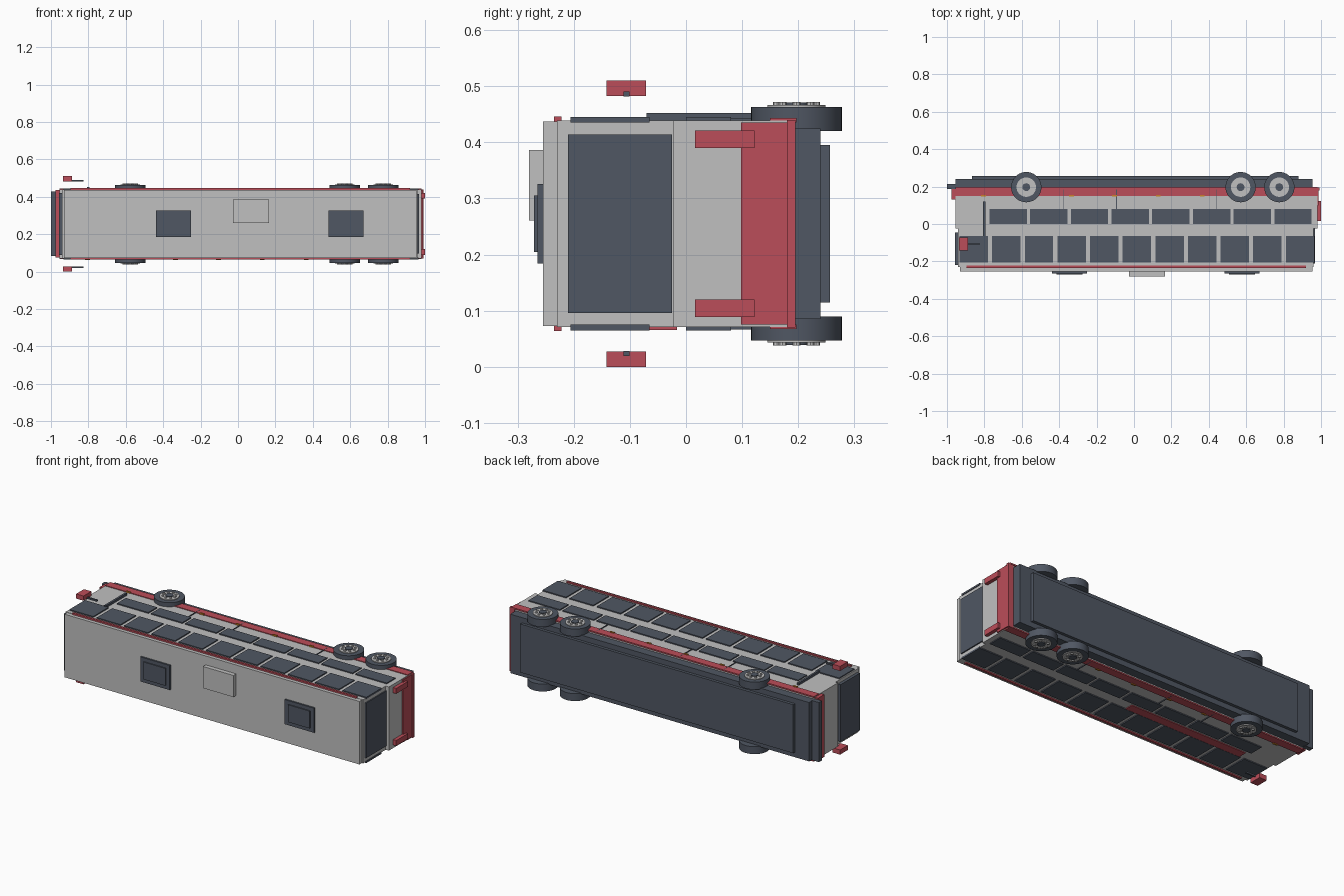
import bpy
import math

if "Cube" in bpy.data.objects:
    bpy.data.objects.remove(bpy.data.objects["Cube"], do_unlink=True)

MID = 0.255  # height of the coach's centre plane (it lies on its side)


def material(name, r, g, b):
    m = bpy.data.materials.new(name)
    m.use_nodes = True
    m.diffuse_color = (r, g, b, 1)
    m.node_tree.nodes["Principled BSDF"].inputs["Base Color"].default_value = (r, g, b, 1)
    return m


GREY = material("light_grey", 0.53, 0.53, 0.53)
DARK = material("dark_slate", 0.08, 0.095, 0.125)
RED = material("red", 0.5, 0.075, 0.1)
AMBER = material("amber", 0.6, 0.22, 0.02)


def box(name, mat, x, y, z):
    """Box from three (low, high) ranges."""
    spans = (x, y, z)
    bpy.ops.mesh.primitive_cube_add(size=1, location=[(a + b) / 2 for a, b in spans])
    o = bpy.context.object
    o.name = name
    o.scale = [b - a for a, b in spans]
    o.data.materials.append(mat)
    return o


def wide(name, mat, x, y, half):
    """Box centred on the middle plane."""
    return box(name, mat, x, y, (MID - half, MID + half))


def pair(name, mat, x, y, inner, outer):
    """Two boxes, one on each flank of the coach."""
    box(name + "_right", mat, x, y, (MID + inner, MID + outer))
    box(name + "_left", mat, x, y, (MID - outer, MID - inner))


def disc(name, mat, radius, x, y, side, inner, outer, sides=32):
    bpy.ops.mesh.primitive_cylinder_add(
        vertices=sides, radius=radius, depth=outer - inner,
        location=(x, y, MID + side * (inner + outer) / 2))
    o = bpy.context.object
    o.name = name
    o.data.materials.append(mat)
    bpy.ops.object.shade_smooth_by_angle(angle=math.radians(35))
    return o


# Body shell
wide("lower_body", GREY, (-0.955, 0.98), (-0.023, 0.19), 0.184)
wide("upper_body", GREY, (-0.94, 0.96), (-0.23, -0.023), 0.184)
wide("roof", GREY, (-0.93, 0.955), (-0.255, -0.23), 0.182)
wide("chassis", DARK, (-0.955, 0.955), (0.19, 0.24), 0.17)
wide("underbody", DARK, (-0.865, 0.88), (0.24, 0.257), 0.14)

# Red trim
pair("skirt", RED, (-0.955, 0.98), (0.15, 0.197), 0.18, 0.188)
pair("roof_stripe", RED, (-0.895, 0.92), (-0.235, -0.222), 0.18, 0.191)
box("side_band_left", RED, (-0.75, 0.0), (-0.066, -0.016), (MID - 0.189, MID - 0.18))

# Side windows
for i in range(11):
    x = -0.933 + i * 0.1745
    pair(f"upper_window_{i}", DARK, (x, x + 0.152), (-0.206, -0.065), 0.18, 0.19)
for i in range(8):
    x = -0.773 + i * 0.2176
    pair(f"lower_window_{i}", DARK, (x, x + 0.2), (0.0, 0.08), 0.18, 0.19)

# Panel seams, door rail and marker lights
for i, x in enumerate((-0.375, -0.093, 0.442)):
    pair(f"panel_seam_{i}", DARK, (x - 0.002, x + 0.002), (0.08, 0.185), 0.18, 0.1885)
box("door_rail", DARK, (-0.806, -0.794), (-0.07, 0.12), (MID + 0.18, MID + 0.197))
for i, x in enumerate((-0.805, -0.335, -0.105, 0.13, 0.365, 0.825)):
    pair(f"marker_light_{i}", AMBER, (x - 0.013, x + 0.013), (0.147, 0.156), 0.18, 0.192)

# Front end
wide("windshield", DARK, (-0.957, -0.935), (-0.22, -0.045), 0.165)
wide("front_panel", RED, (-0.975, -0.95), (0.13, 0.187), 0.18)
wide("front_bumper", DARK, (-1.0, -0.95), (0.187, 0.214), 0.172)

# Rear end
wide("rear_window", DARK, (0.95, 0.967), (-0.21, -0.025), 0.159)
wide("rear_panel", RED, (0.97, 0.987), (0.098, 0.18), 0.18)
wide("rear_bumper", RED, (0.96, 0.991), (0.18, 0.195), 0.185)
pair("tail_light", RED, (0.975, 1.0), (0.016, 0.122), 0.135, 0.166)

# Roof equipment
for i, x in enumerate((-0.345, 0.578)):
    wide(f"roof_vent_{i}", DARK, (x - 0.094, x + 0.094), (-0.265, -0.25), 0.071)
    wide(f"vent_cap_{i}", DARK, (x - 0.07, x + 0.07), (-0.271, -0.26), 0.05)
box("roof_hatch", GREY, (-0.028, 0.167), (-0.28, -0.25), (0.261, 0.386))

# Mirrors
pair("mirror", RED, (-0.935, -0.888), (-0.142, -0.071), 0.228, 0.255)
pair("mirror_arm", DARK, (-0.9, -0.825), (-0.111, -0.101), 0.227, 0.236)

# Wheels with rims, hubs and bolts
WHEEL_Y = 0.197
for i, x in enumerate((-0.576, 0.57, 0.777)):
    for side, label in ((1, "right"), (-1, "left")):
        tag = f"{label}_{i}"
        disc("tyre_" + tag, DARK, 0.081, x, WHEEL_Y, side, 0.165, 0.208, 40)
        disc("rim_" + tag, GREY, 0.052, x, WHEEL_Y, side, 0.2, 0.212)
        disc("hub_" + tag, DARK, 0.021, x, WHEEL_Y, side, 0.2, 0.216, 20)
        for k in range(8):
            a = k * math.tau / 8
            disc(f"bolt_{tag}_{k}", GREY, 0.007, x + 0.035 * math.cos(a),
                 WHEEL_Y + 0.035 * math.sin(a), side, 0.2, 0.217, 8)
